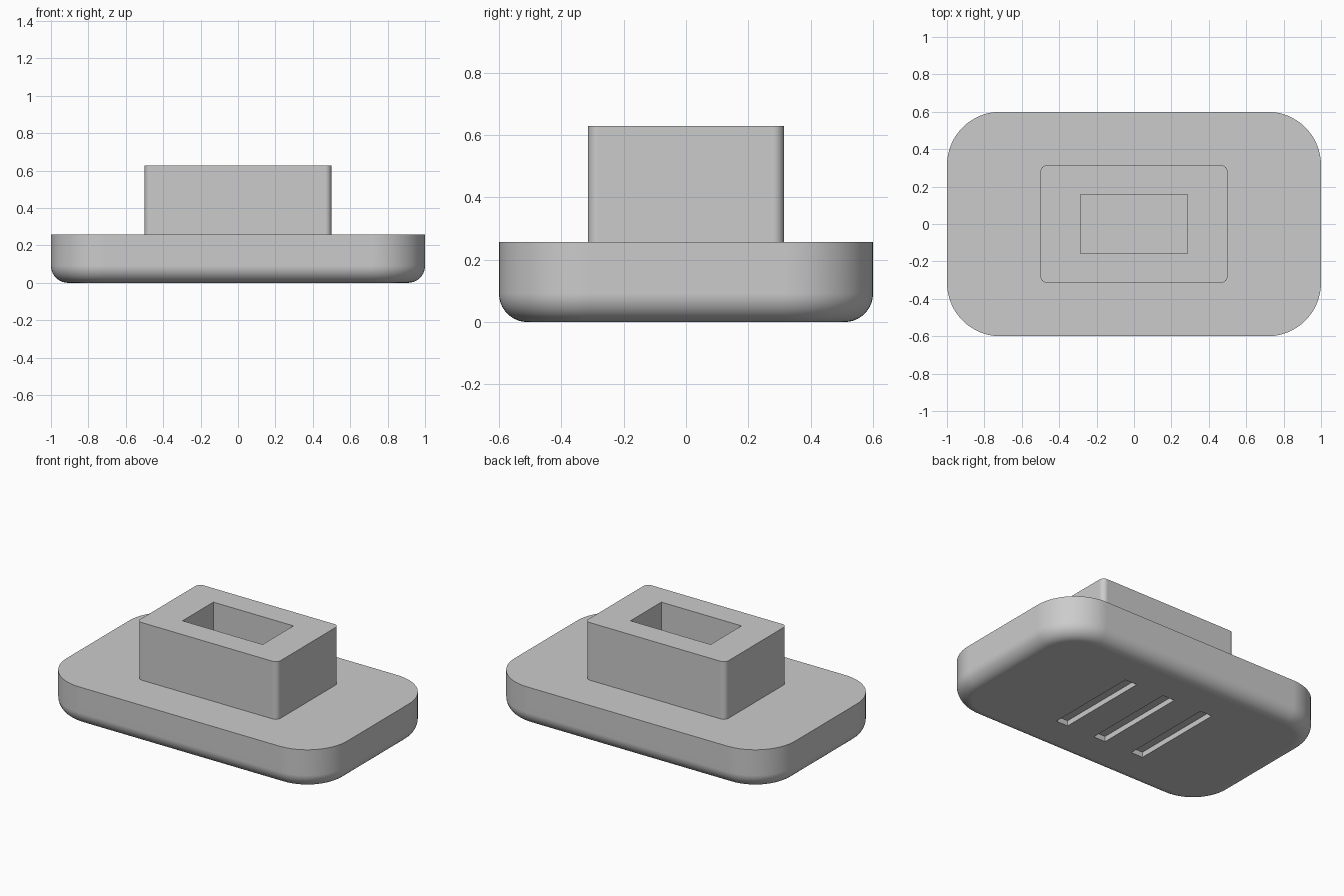
import bpy, bmesh
from math import sin, cos, pi, radians

cube = bpy.data.objects.get("Cube")
if cube:
    bpy.data.objects.remove(cube, do_unlink=True)

U = 2 / 70  # one design unit: the base is 70 units long

grey = bpy.data.materials.new("plain grey")
grey.use_nodes = True
grey.diffuse_color = (0.6, 0.6, 0.6, 1)
grey.node_tree.nodes["Principled BSDF"].inputs["Base Color"].default_value = grey.diffuse_color


def outline(hx, hy, r, z, steps):
    """Rounded rectangle as a loop of points."""
    points = []
    for i, (sx, sy) in enumerate([(1, 1), (-1, 1), (-1, -1), (1, -1)]):
        for k in range(steps + 1):
            a = (i + k / steps) * pi / 2
            points.append((sx * (hx - r) + r * cos(a), sy * (hy - r) + r * sin(a), z))
    return points


def rounded_block(name, hx, hy, r, z0, z1, fillet=0, steps=16):
    """Rounded slab with an optional fillet round its lower edge."""
    levels = [(0, z0)]
    if fillet:
        angles = [k / 10 * pi / 2 for k in range(11)]
        levels = [(fillet * (1 - sin(a)), z0 + fillet * (1 - cos(a))) for a in angles]
    levels.append((0, z1))
    bm = bmesh.new()
    rings = [[bm.verts.new(p) for p in outline(hx - d, hy - d, r - d, z, steps)]
             for d, z in levels]
    n = len(rings[0])
    for low, high in zip(rings, rings[1:]):
        for i in range(n):
            j = (i + 1) % n
            bm.faces.new((low[i], low[j], high[j], high[i]))
    bm.faces.new(rings[0][::-1])
    bm.faces.new(rings[-1])
    bmesh.ops.recalc_face_normals(bm, faces=bm.faces[:])
    mesh = bpy.data.meshes.new(name)
    bm.to_mesh(mesh)
    bm.free()
    mesh.materials.append(grey)
    obj = bpy.data.objects.new(name, mesh)
    bpy.context.collection.objects.link(obj)
    return obj


def activate(obj):
    bpy.ops.object.select_all(action="DESELECT")
    obj.select_set(True)
    bpy.context.view_layer.objects.active = obj


def cut_box(obj, size, centre):
    """Cut a box out of the part."""
    bpy.ops.mesh.primitive_cube_add(size=1, location=centre)
    cutter = bpy.context.object
    cutter.scale = size
    cutter.hide_render = True
    cutter.data.materials.append(grey)
    activate(obj)
    mod = obj.modifiers.new("cut", "BOOLEAN")
    mod.operation = "DIFFERENCE"
    mod.solver = "EXACT"
    mod.object = cutter
    bpy.ops.object.modifier_apply(modifier=mod.name)
    bpy.data.objects.remove(cutter, do_unlink=True)


def finish(obj):
    activate(obj)
    bpy.ops.object.shade_smooth_by_angle(angle=radians(30))
    mod = obj.modifiers.new("flat_normals", "WEIGHTED_NORMAL")
    mod.keep_sharp = True


# Base plate with a filleted lower edge and three shallow slots underneath
base = rounded_block("base", 35 * U, 21 * U, 10 * U, 0, 9 * U, fillet=3.2 * U)
for x in (-10, 0, 10):
    cut_box(base, (3 * U, 22 * U, 2.4 * U), (x * U, 0, 0))
finish(base)

# Raised socket block with a rectangular pocket
socket = rounded_block("socket_block", 17.5 * U, 11 * U, 1.2 * U, 9 * U, 22 * U, steps=8)
cut_box(socket, (20 * U, 11 * U, 30 * U), (0, 0, 15 * U))
finish(socket)
